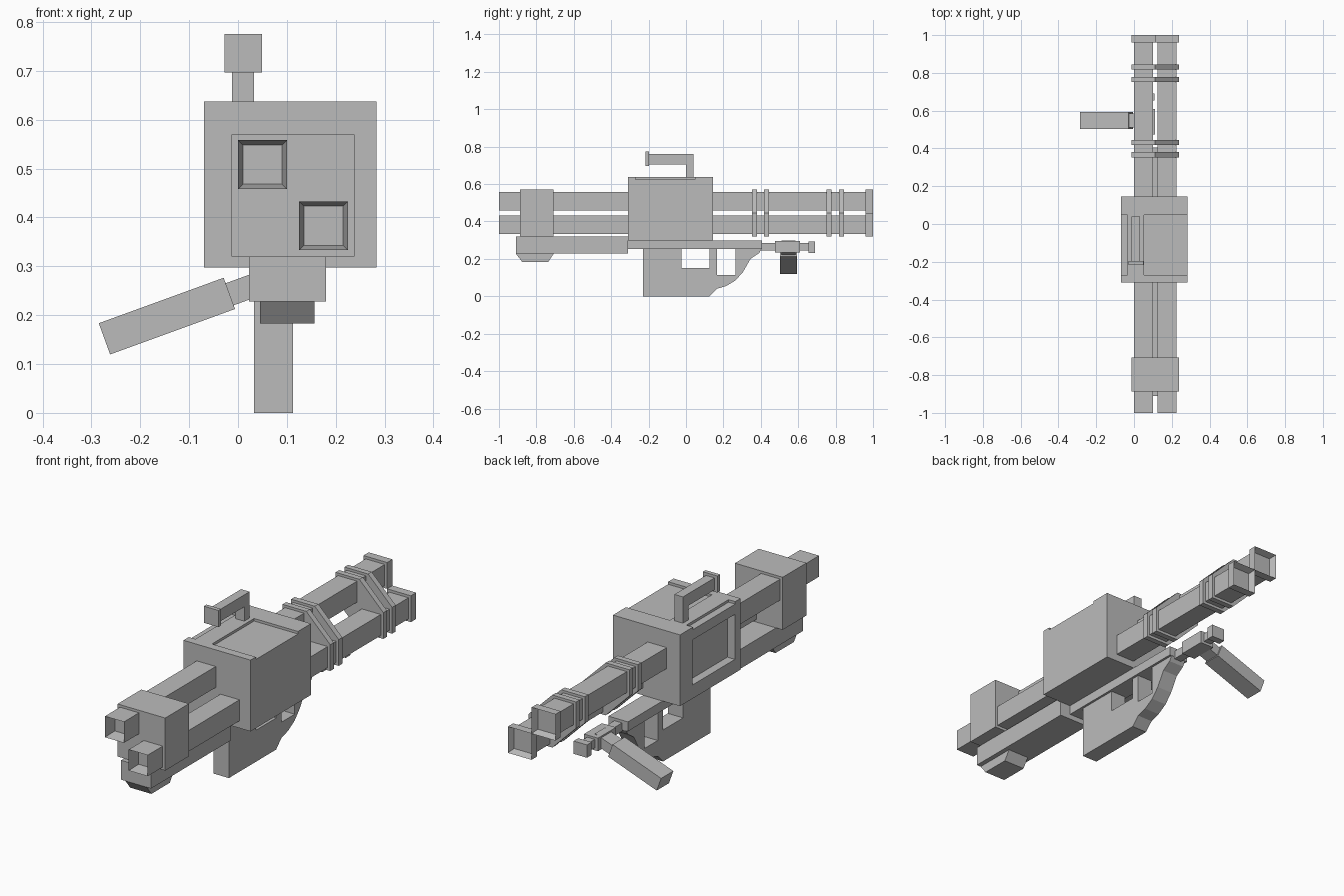
import bpy, bmesh, math
from mathutils import Vector, Matrix

if "Cube" in bpy.data.objects:
    bpy.data.objects.remove(bpy.data.objects["Cube"], do_unlink=True)

grey = bpy.data.materials.new("plain grey")
grey.use_nodes = True
grey.diffuse_color = (0.5, 0.5, 0.5, 1)
grey.node_tree.nodes["Principled BSDF"].inputs["Base Color"].default_value = (0.5, 0.5, 0.5, 1)


def finish(name, bm):
    bmesh.ops.recalc_face_normals(bm, faces=bm.faces)
    mesh = bpy.data.meshes.new(name)
    bm.to_mesh(mesh)
    bm.free()
    mesh.materials.append(grey)
    obj = bpy.data.objects.new(name, mesh)
    bpy.context.scene.collection.objects.link(obj)
    return obj


def sink(bm, direction, margin, depth):
    """Inset the face looking along direction and push it inward."""
    d = Vector(direction)
    bm.normal_update()
    face = max(bm.faces, key=lambda f: f.normal.dot(d) * 10 + f.calc_center_median().dot(d))
    bmesh.ops.inset_region(bm, faces=[face], thickness=margin, use_even_offset=True)
    bmesh.ops.translate(bm, verts=face.verts, vec=-d * depth)
    return face


def box_mesh(x, y, z):
    bm = bmesh.new()
    size = Vector((x[1] - x[0], y[1] - y[0], z[1] - z[0]))
    mid = Vector((sum(x) / 2, sum(y) / 2, sum(z) / 2))
    bmesh.ops.create_cube(bm, size=1, matrix=Matrix.Translation(mid) @ Matrix.Diagonal(size.to_4d()))
    return bm


def box(name, x, y, z):
    return finish(name, box_mesh(x, y, z))


def prism(name, outline, axis, lo, hi):
    """Extrude a flat outline along one axis (0=x, 1=y, 2=z)."""
    def place(p):
        c = list(p)
        c.insert(axis, lo)
        return c
    bm = bmesh.new()
    face = bm.faces.new([bm.verts.new(place(p)) for p in outline])
    ext = bmesh.ops.extrude_face_region(bm, geom=[face])
    move = [0, 0, 0]
    move[axis] = hi - lo
    bmesh.ops.translate(bm, verts=[v for v in ext["geom"] if isinstance(v, bmesh.types.BMVert)], vec=move)
    return finish(name, bm)


# Twin square barrels with hollow ends and rear collars
for label, x, z in (("upper", 0.05, 0.508), ("lower", 0.175, 0.383)):
    r, c = 0.05, 0.0625
    bm = box_mesh((x - r, x + r), (-1, 0.97), (z - r, z + r))
    sink(bm, (0, -1, 0), 0.01, 0.06)
    finish(label + "_barrel", bm)
    bm = box_mesh((x - c, x + c), (0.96, 1), (z - c, z + c))
    sink(bm, (0, 1, 0), 0.0145, 0.035)
    finish(label + "_barrel_collar", bm)

# Paired diagonal straps around both barrels
strap = [(-0.013, 0.57), (0.112, 0.57), (0.238, 0.445),
         (0.238, 0.32), (0.112, 0.32), (-0.013, 0.445)]
for i, y in enumerate((0.353, 0.417, 0.752, 0.818)):
    prism(f"barrel_strap_{i + 1}", strap, 1, y, y + 0.027)

# Front clamp block
box("front_clamp", (-0.013, 0.238), (-0.887, -0.708), (0.32, 0.57))

# Receiver body with a sunken panel on its -x side
bm = box_mesh((-0.07, 0.283), (-0.31, 0.145), (0.298, 0.625))
panel = sink(bm, (-1, 0, 0), 0.05, 0)
for v in list(panel.verts):
    v.co.y = 0.05 if v.co.y > -0.08 else -0.268
    v.co.z = 0.577 if v.co.z > 0.46 else 0.363
# straight-sided pocket
pocket = bmesh.ops.extrude_face_region(bm, geom=[panel])
bmesh.ops.translate(bm, verts=[v for v in pocket["geom"] if isinstance(v, bmesh.types.BMVert)],
                    vec=(0.04, 0, 0))
if panel.is_valid:
    bmesh.ops.delete(bm, geom=[panel], context='FACES_ONLY')
finish("receiver", bm)

# Raised roof with shallow notches on both sides
prism("receiver_roof", [(-0.07, -0.31), (0.283, -0.31), (0.283, -0.27), (0.052, -0.27),
                        (0.052, 0.047), (0.283, 0.047), (0.283, 0.145), (-0.07, 0.145),
                        (-0.07, 0.047), (-0.035, 0.047), (-0.035, -0.27), (-0.07, -0.27)],
      2, 0.625, 0.637)

# Carry handle with end plate
prism("carry_handle", [(-0.2, 0.705), (0, 0.705), (0, 0.63), (0.04, 0.63), (0.04, 0.762), (-0.2, 0.762)],
      0, -0.012, 0.033)
box("handle_end_plate", (-0.028, 0.049), (-0.217, -0.197), (0.696, 0.775))

# Lower front housing and tapered foot
box("front_housing", (0.022, 0.18), (-0.91, -0.31), (0.228, 0.32))
prism("housing_foot", [(-0.91, 0.228), (-0.875, 0.183), (-0.737, 0.183), (-0.707, 0.228)],
      0, 0.045, 0.157)

# Lower rail and rear fittings
box("lower_rail", (0.022, 0.124), (-0.31, 0.405), (0.253, 0.298))
box("rail_rod", (0.053, 0.093), (0.4, 0.66), (0.245, 0.285))
box("side_grip_mount", (0.036, 0.11), (0.475, 0.61), (0.233, 0.295))
box("rail_end_cap", (0.038, 0.108), (0.655, 0.69), (0.232, 0.293))

# Main grip with two open windows and curved guard
prism("main_grip", [(-0.23, 0.255), (-0.23, 0), (0.125, 0), (0.165, 0.04), (0.215, 0.055),
                    (0.265, 0.085), (0.305, 0.13), (0.345, 0.2), (0.39, 0.23), (0.405, 0.255),
                    (0.265, 0.255), (0.265, 0.115), (0.165, 0.115), (0.165, 0.255),
                    (0.125, 0.255), (0.125, 0.15), (-0.025, 0.15), (-0.025, 0.255)],
      0, 0.033, 0.113)

# Angled side grip and its stem, sloping down toward -x
tilt = Matrix.Rotation(math.radians(-20), 4, 'Y')
for name, length, wide, thick, center in (("side_grip", 0.272, 0.092, 0.068, (-0.1455, 0.548, 0.198)),
                                          ("side_grip_stem", 0.11, 0.075, 0.048, (0.025, 0.548, 0.258))):
    obj = box(name, (-length / 2, length / 2), (-wide / 2, wide / 2), (-thick / 2, thick / 2))
    obj.data.transform(Matrix.Translation(center) @ tilt)
